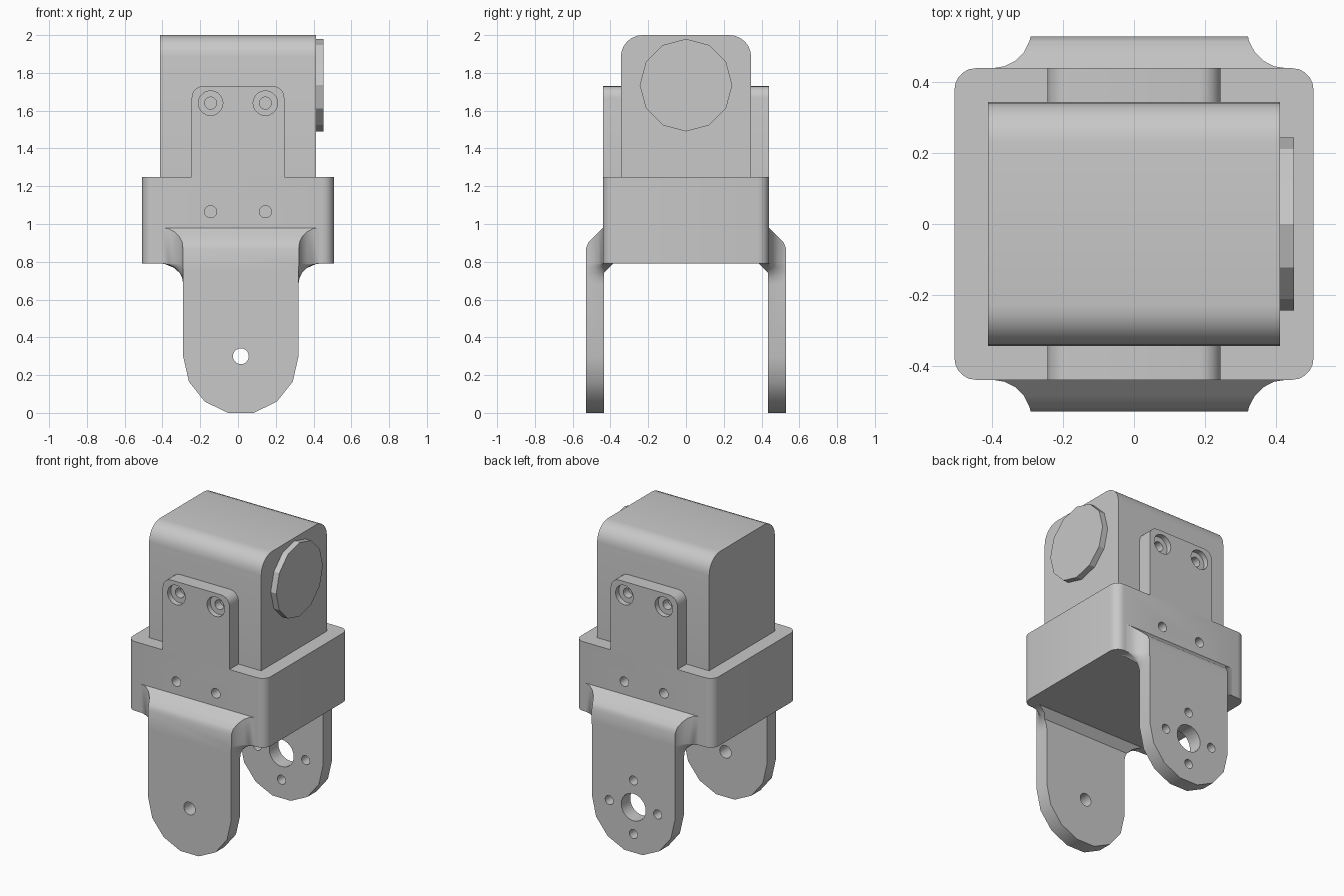
import bpy, bmesh, math
from mathutils import Vector

cube = bpy.data.objects.get("Cube")
if cube:
    bpy.data.objects.remove(cube, do_unlink=True)

grey = bpy.data.materials.new("plain_grey")
grey.use_nodes = True
grey.diffuse_color = (0.58, 0.58, 0.58, 1)
grey.node_tree.nodes["Principled BSDF"].inputs["Base Color"].default_value = (0.58, 0.58, 0.58, 1)


def loft(name, slices):
    """Join matching closed outlines and cap both ends."""
    bm = bmesh.new()
    rings = [[bm.verts.new(p) for p in s] for s in slices]
    n = len(rings[0])
    for a, b in zip(rings, rings[1:]):
        for i in range(n):
            j = (i + 1) % n
            bm.faces.new((a[i], a[j], b[j], b[i]))
    bm.faces.new(rings[0])
    bm.faces.new(rings[-1])
    bmesh.ops.recalc_face_normals(bm, faces=bm.faces)
    mesh = bpy.data.meshes.new(name)
    bm.to_mesh(mesh)
    bm.free()
    mesh.materials.append(grey)
    obj = bpy.data.objects.new(name, mesh)
    bpy.context.collection.objects.link(obj)
    return obj


def prism(name, outline, axis, lo, hi):
    """Extrude a 2D outline along x, y or z."""
    place = {"x": lambda u, v, w: (w, u, v),
             "y": lambda u, v, w: (u, w, v),
             "z": lambda u, v, w: (u, v, w)}[axis]
    return loft(name, [[place(u, v, w) for u, v in outline] for w in (lo, hi)])


def circle(cu, cv, r, n):
    return [(cu + r * math.sin(math.tau * i / n), cv + r * math.cos(math.tau * i / n))
            for i in range(n)]


def rounded(u0, u1, v0, v1, r, low=True, steps=5):
    """Rectangle with rounded upper corners, and lower ones if asked."""
    pts = []
    for k, (u, v) in enumerate(((u1 - r, v1 - r), (u0 + r, v1 - r),
                                (u0 + r, v0 + r), (u1 - r, v0 + r))):
        if k > 1 and not low:
            pts.append(((u0, v0), (u1, v0))[k - 2])
            continue
        for i in range(steps + 1):
            a = (k + i / steps) * math.pi / 2
            pts.append((u + r * math.cos(a), v + r * math.sin(a)))
    return pts


def drill(obj, x, z, r, y0, y1, n=20):
    """Cut a round hole that runs along y."""
    cutter = prism("hole_cutter", circle(x, z, r, n), "y", y0, y1)
    cutter.hide_render = True
    mod = obj.modifiers.new("hole", "BOOLEAN")
    mod.operation = "DIFFERENCE"
    mod.solver = "EXACT"
    mod.object = cutter
    bpy.context.view_layer.objects.active = obj
    bpy.ops.object.modifier_apply(modifier=mod.name)
    bpy.data.objects.remove(cutter, do_unlink=True)


# Arm dimensions
ARM_X, ARM_Z, ARM_R = 0.015, 0.2975, 0.305
COLLAR_Y, COLLAR_Z, COVE = 0.44, 0.79, 0.11
COVE_STEPS = [COVE * (1 - math.sin(math.radians(t))) for t in (90, 72, 54, 36, 18, 0)]


def half_width(y, z):
    """Arm half width, flaring in a cove where it meets the collar."""
    d = min(COVE, math.hypot(max(0, y - COLLAR_Y), max(0, COLLAR_Z - z)))
    return ARM_R + COVE - math.sqrt(COVE ** 2 - (COVE - d) ** 2)


def arm_slice(side, y, heights, tip):
    left = [(ARM_X - half_width(y, z), z) for z in heights]
    right = [(ARM_X + half_width(y, z), z) for z in reversed(heights)]
    arc = []
    if tip:
        for i in range(8):
            a = math.pi * (1 + i / 7)
            arc.append((ARM_X + ARM_R * math.cos(a), ARM_Z + ARM_R * math.sin(a)))
    return [(x, side * y, z) for x, z in left + arc + right]


def make_arm(name, side):
    slices = []
    below = [COLLAR_Z - d for d in COVE_STEPS]
    layers = [(0.435, 0.98)] + [(COLLAR_Y + d, 0.98 - d) for d in COVE_STEPS[:-1]]
    layers += [(0.522, 0.89), (0.53, 0.87)]
    for y, top in layers:
        slices.append(arm_slice(side, y, [top] + below, True))
    arm = loft(name, slices)
    # Sloped gusset behind the arm, under the collar
    gusset = []
    for f in (0.02, 0.5, 1):
        heights = [0.85] + [COLLAR_Z - d * f for d in (0, 0.005, 0.021, 0.05)]
        gusset.append(arm_slice(side, 0.386 + 0.05 * f, heights, False))
    loft(name + "_gusset", gusset)
    return arm


# Motor housing and end cap
prism("housing", rounded(-0.345, 0.345, 1.2, 2.0, 0.115, low=False, steps=6), "x", -0.412, 0.412)
prism("end_cap", circle(0, 1.735, 0.245, 12), "x", 0.4, 0.452)

# Collar around the housing
collar = prism("collar", rounded(-0.507, 0.507, -COLLAR_Y, COLLAR_Y, 0.06), "z", COLLAR_Z, 1.25)

# Mounting plates, screw holes and arms on both faces
for side, word in ((-1, "front"), (1, "back")):
    plate = prism(word + "_plate", rounded(-0.245, 0.245, 1.25, 1.73, 0.06, low=False),
                  "y", side * 0.34, side * COLLAR_Y)
    for x in (-0.145, 0.145):
        drill(plate, x, 1.64, 0.065, side * 0.405, side * 0.46)
        drill(plate, x, 1.64, 0.032, side * 0.35, side * 0.46)
        drill(collar, x, 1.065, 0.032, side * 0.35, side * 0.46)
    arm = make_arm(word + "_arm", side)
    if side < 0:
        drill(arm, ARM_X, 0.3, 0.042, -0.4, -0.6)
    else:
        drill(arm, ARM_X, 0.3, 0.09, 0.4, 0.6, 24)
        for i in range(4):
            a = i * math.pi / 2
            drill(arm, ARM_X + 0.178 * math.cos(a), 0.3 + 0.178 * math.sin(a), 0.03, 0.4, 0.6)

# Smooth rounded surfaces, keep hard edges; leave the end cap faceted
bpy.ops.object.select_all(action="DESELECT")
for obj in bpy.context.collection.objects:
    if obj.type == "MESH" and obj.name.startswith(("housing", "collar", "front_", "back_")):
        obj.select_set(True)
        bpy.context.view_layer.objects.active = obj
bpy.ops.object.shade_smooth_by_angle(angle=math.radians(32))
